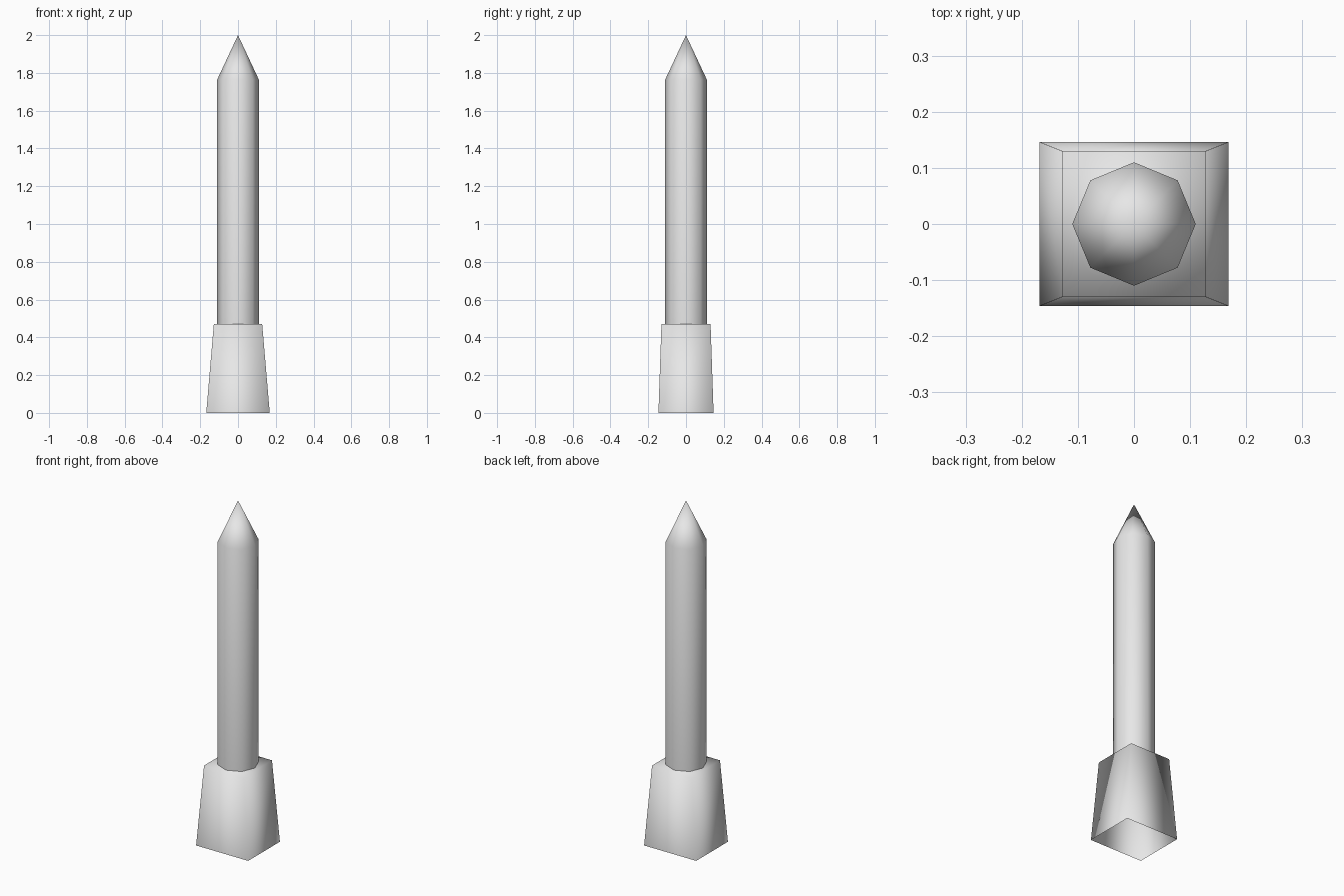
import bpy
import bmesh
from math import cos, sin, tau

cube = bpy.data.objects.get("Cube")
if cube:
    bpy.data.objects.remove(cube, do_unlink=True)

# Single grey material
grey = bpy.data.materials.new("light_grey")
grey.use_nodes = True
colour = (0.8, 0.8, 0.8, 1.0)
grey.diffuse_color = colour
grey.node_tree.nodes["Principled BSDF"].inputs["Base Color"].default_value = colour


def bridge(bm, lower, upper):
    """Join two rings of equal length with quads."""
    n = len(lower)
    for i in range(n):
        j = (i + 1) % n
        bm.faces.new((lower[i], lower[j], upper[j], upper[i]))


def finish(bm, name):
    """Turn the bmesh into a fully smooth object."""
    for face in bm.faces:
        face.smooth = True
    mesh = bpy.data.meshes.new(name)
    bm.to_mesh(mesh)
    bm.free()
    mesh.materials.append(grey)
    obj = bpy.data.objects.new(name, mesh)
    bpy.context.collection.objects.link(obj)
    return obj


def rectangle(bm, half_x, half_y, z):
    corners = ((-1, -1), (1, -1), (1, 1), (-1, 1))
    return [bm.verts.new((sx * half_x, sy * half_y, z)) for sx, sy in corners]


def octagon(bm, radius, z):
    return [bm.verts.new((radius * cos(tau * i / 8), radius * sin(tau * i / 8), z))
            for i in range(8)]


BASE_TOP = 0.47

# Tapered socket, open underneath
bm = bmesh.new()
bottom = rectangle(bm, 0.168, 0.146, 0)
top = rectangle(bm, 0.128, 0.13, BASE_TOP)
bridge(bm, bottom, top)
bm.faces.new(top)
finish(bm, "tapered_base")

# Eight-sided shaft with a pointed tip
bm = bmesh.new()
foot = octagon(bm, 0.11, BASE_TOP)
shoulder = octagon(bm, 0.11, 1.765)
bridge(bm, foot, shoulder)
apex = bm.verts.new((0, 0, 2))
for i in range(8):
    bm.faces.new((shoulder[i], shoulder[(i + 1) % 8], apex))
finish(bm, "pointed_shaft")
